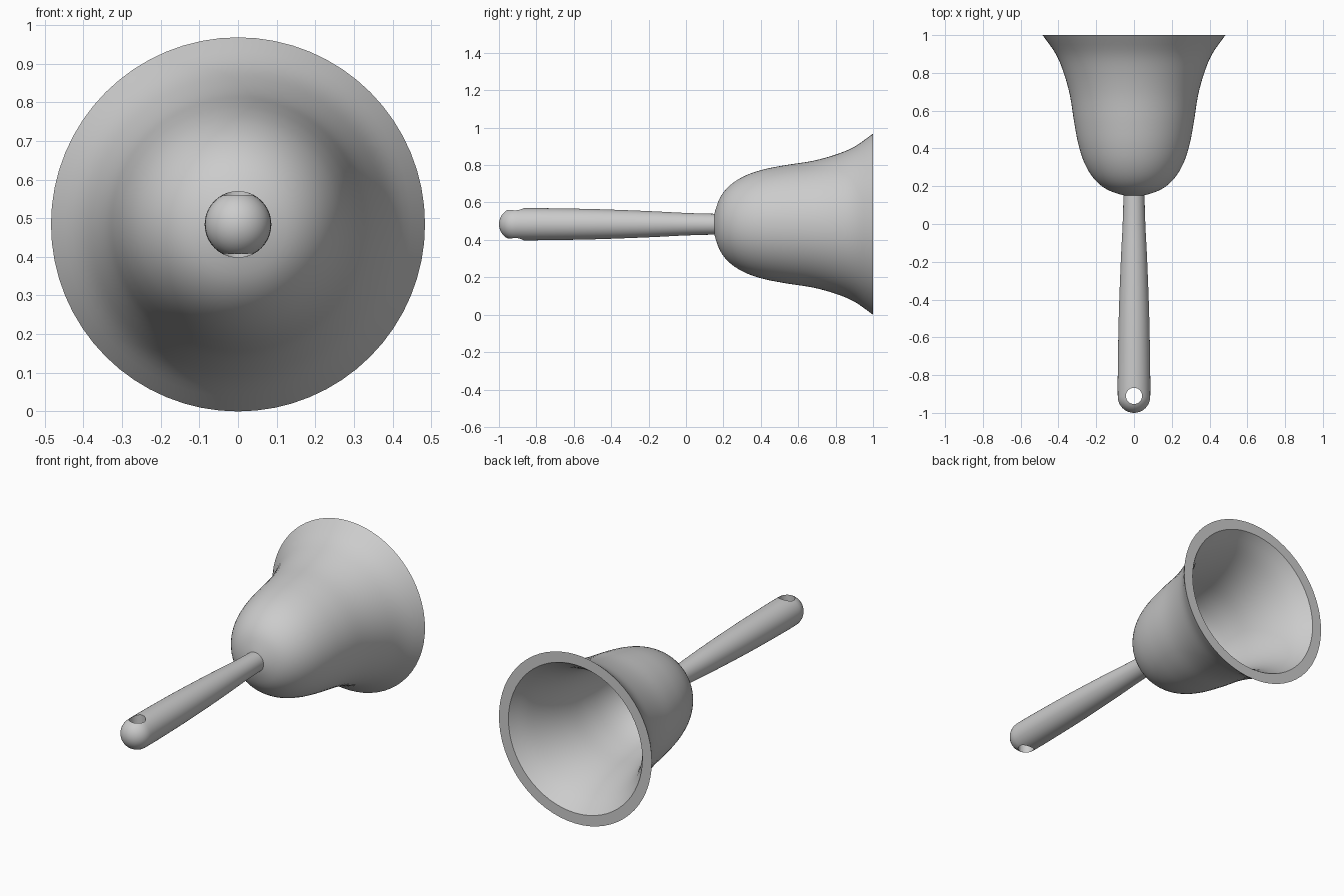
import bpy, bmesh, math
from mathutils import Vector

if "Cube" in bpy.data.objects:
    bpy.data.objects.remove(bpy.data.objects["Cube"])

AXIS_Z = 0.484  # height of the bell's axis, which runs along y


def smooth_profile(points, steps=4):
    """Catmull-Rom curve through (y, radius) points."""
    pts = [Vector(p) for p in points]
    ext = [2 * pts[0] - pts[1]] + pts + [2 * pts[-1] - pts[-2]]
    out = []
    for a, b, c, d in zip(ext, ext[1:], ext[2:], ext[3:]):
        for i in range(steps):
            t = i / steps
            out.append(0.5 * (2 * b + (c - a) * t + (2 * a - 5 * b + 4 * c - d) * t ** 2
                              + (3 * b - a - 3 * c + d) * t ** 3))
    return [tuple(p) for p in out] + [tuple(pts[-1])]


def lathe(name, profile, sides):
    """Revolve a (y, radius) profile about the y axis."""
    bm = bmesh.new()
    verts = [bm.verts.new((max(r, 0), y, AXIS_Z)) for y, r in profile]
    edges = [bm.edges.new(pair) for pair in zip(verts, verts[1:])]
    bmesh.ops.spin(bm, geom=verts + edges, cent=(0, 0, AXIS_Z), axis=(0, 1, 0),
                   angle=math.tau, steps=sides, use_duplicate=False)
    bmesh.ops.remove_doubles(bm, verts=bm.verts, dist=1e-5)
    bmesh.ops.dissolve_degenerate(bm, edges=bm.edges, dist=1e-6)
    bmesh.ops.recalc_face_normals(bm, faces=bm.faces)
    mesh = bpy.data.meshes.new(name)
    bm.to_mesh(mesh)
    bm.free()
    obj = bpy.data.objects.new(name, mesh)
    bpy.context.collection.objects.link(obj)
    return obj


def shade(obj):
    bpy.ops.object.select_all(action='DESELECT')
    obj.select_set(True)
    bpy.context.view_layer.objects.active = obj
    bpy.ops.object.shade_smooth_by_angle(angle=math.radians(35))


# Bell: flared outer wall, flat rim, hollow inside
outer = smooth_profile([(0.147, 0), (0.153, 0.06), (0.185, 0.147), (0.24, 0.212),
                        (0.32, 0.261), (0.42, 0.294), (0.54, 0.317), (0.68, 0.339),
                        (0.80, 0.372), (0.90, 0.414), (1.0, 0.484)])
inner = smooth_profile([(1.0, 0.424), (0.91, 0.363), (0.80, 0.315), (0.68, 0.282),
                        (0.54, 0.259), (0.42, 0.234), (0.33, 0.198), (0.26, 0.148),
                        (0.22, 0.08), (0.207, 0)])
bell = lathe("bell_body", outer + inner, 64)
shade(bell)

# Handle: slim taper with a round end
R, END = 0.086, -0.914
cap = [(END - R * math.cos(a), R * math.sin(a))
       for a in (math.pi / 2 * i / 8 for i in range(9))]
taper = smooth_profile([(END, R), (-0.8, 0.086), (-0.5, 0.081), (-0.2, 0.070),
                        (0.0, 0.060), (0.175, 0.055)])
handle = lathe("handle", cap + taper[1:] + [(0.175, 0)], 40)

# Hanging hole drilled vertically through the handle end
bpy.ops.mesh.primitive_cylinder_add(vertices=32, radius=0.043, depth=0.5,
                                    location=(0, -0.91, AXIS_Z))
cutter = bpy.context.object
cutter.name = "hole_cutter"
shade(handle)
cut = handle.modifiers.new("hanging_hole", 'BOOLEAN')
cut.operation = 'DIFFERENCE'
cut.solver = 'EXACT'
cut.object = cutter
bpy.ops.object.modifier_apply(modifier=cut.name)
bpy.data.objects.remove(cutter)
shade(handle)
